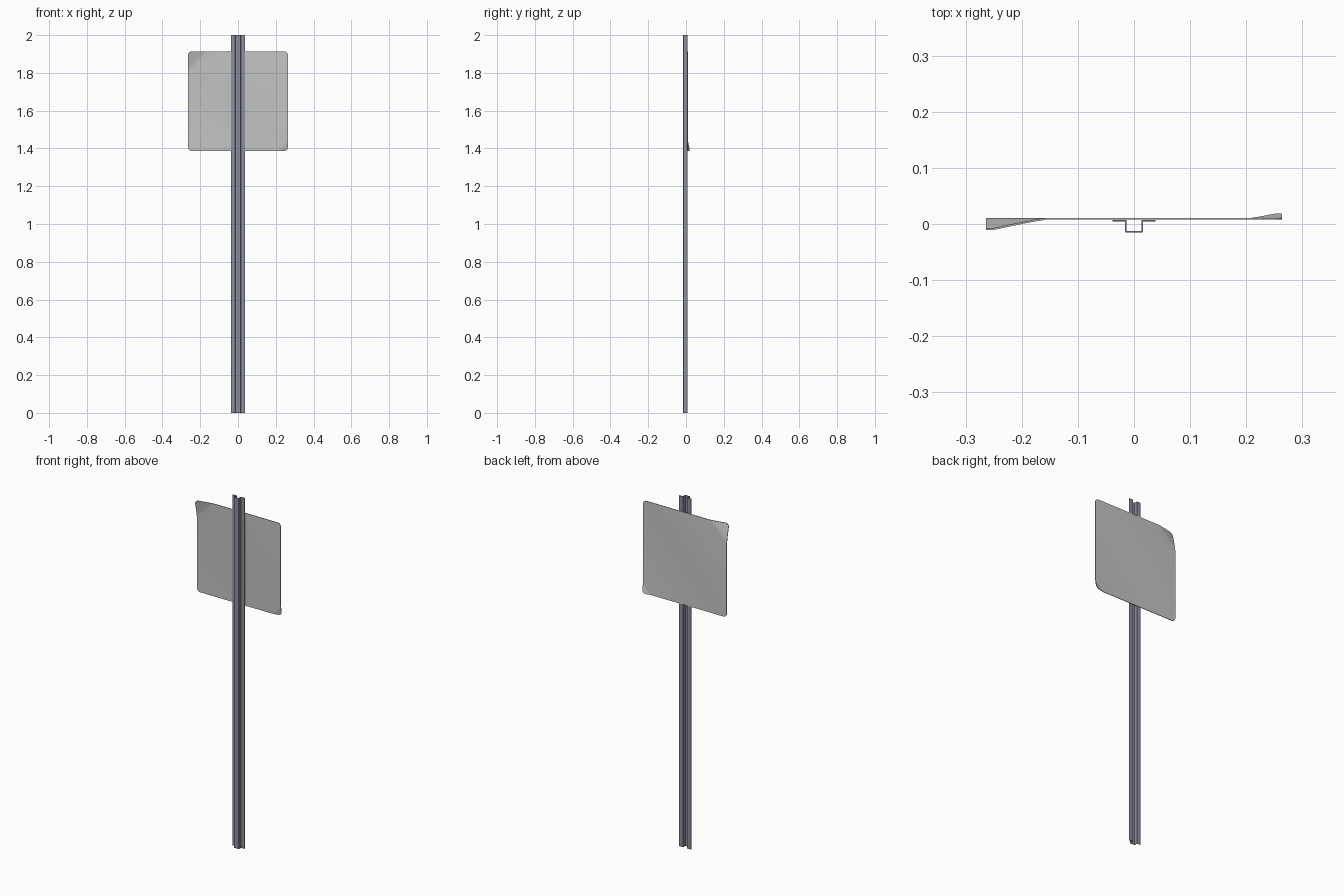
import bpy, bmesh, math
from mathutils import Vector

if "Cube" in bpy.data.objects:
    bpy.data.objects.remove(bpy.data.objects["Cube"])


def material(name, rgb):
    m = bpy.data.materials.new(name)
    m.diffuse_color = (*rgb, 1)
    m.use_nodes = True
    m.node_tree.nodes["Principled BSDF"].inputs["Base Color"].default_value = m.diffuse_color
    return m


def make_object(name, bm, mat):
    bmesh.ops.recalc_face_normals(bm, faces=bm.faces)
    me = bpy.data.meshes.new(name)
    bm.to_mesh(me)
    bm.free()
    me.materials.append(mat)
    ob = bpy.data.objects.new(name, me)
    bpy.context.collection.objects.link(ob)
    return ob


def extrude_outline(bm, points, vec):
    face = bm.faces.new([bm.verts.new(p) for p in points])
    new = bmesh.ops.extrude_face_region(bm, geom=[face])["geom"]
    bmesh.ops.translate(bm, vec=vec, verts=[v for v in new if isinstance(v, bmesh.types.BMVert)])


steel = material("post steel", (0.26, 0.28, 0.33))
plate_grey = material("plate grey", (0.57, 0.57, 0.57))

# Hat-section post: half profile mirrored across x, open towards the plate
t = 0.003
outer = [(0.014, -0.0155), (0.016, -0.0135), (0.016, 0.0045), (0.038, 0.0045)]
inner = [(0.038, 0.0075), (0.013, 0.0075), (0.013, -0.0125)]
half = outer + inner
profile = half + [(-x, y) for x, y in reversed(half)]
bm = bmesh.new()
extrude_outline(bm, [(x, y, 0) for x, y in profile], Vector((0, 0, 2)))
make_object("post", bm, steel)

# Sign plate: rounded square
W, ZC, R = 0.264, 1.65, 0.02
Y0, T = 0.008, 0.003
outline = []
for k, (sx, sz) in enumerate([(1, 1), (-1, 1), (-1, -1), (1, -1)]):
    for i in range(6):
        a = math.radians(90 * k + 18 * i)
        outline.append((sx * (W - R) + R * math.cos(a), Y0,
                        ZC + sz * (W - R) + R * math.sin(a)))
bm = bmesh.new()
extrude_outline(bm, outline, Vector((0, T, 0)))

# Bent corners: (x sign, z sign, fold length, y shift at the corner)
for sx, sz, size, shift in [(-1, 1, 0.11, -0.019), (1, -1, 0.055, 0.009)]:
    n = Vector((sx, 0, sz)).normalized()
    corner = Vector((sx * W, Y0, ZC + sz * W))
    depth = size / math.sqrt(2)
    for f in (1.0, 0.8, 0.6, 0.4):
        bmesh.ops.bisect_plane(bm, geom=bm.verts[:] + bm.edges[:] + bm.faces[:],
                               plane_co=corner - n * depth * f, plane_no=n)
    for v in bm.verts:
        d = 1 - (corner - v.co).dot(n) / depth
        if d > 0:
            v.co.y += shift * 1.15 * d ** 1.15
plate = make_object("sign_plate", bm, plate_grey)
bpy.context.view_layer.objects.active = plate
plate.select_set(True)
bpy.ops.object.shade_smooth_by_angle(angle=math.radians(30))
